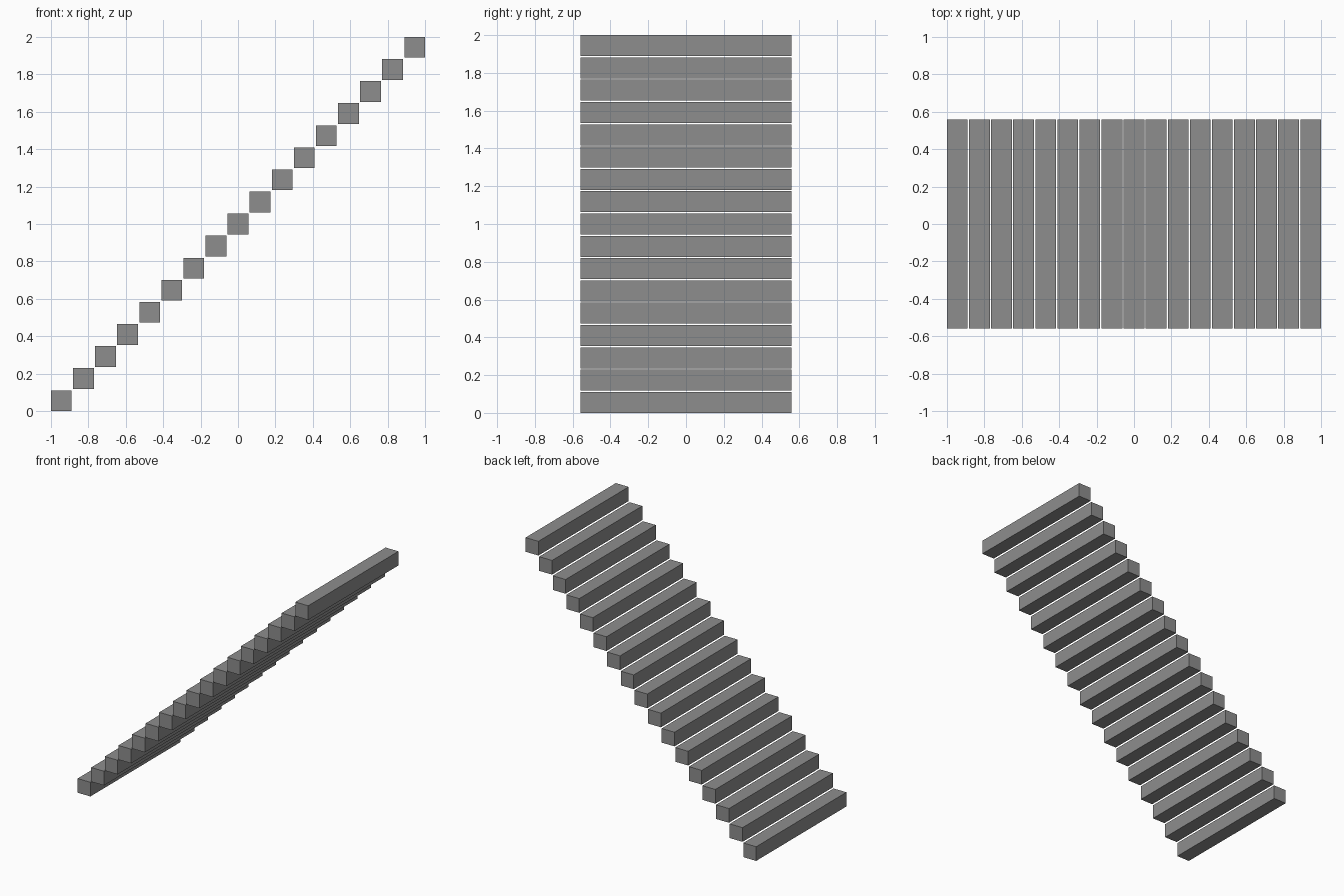
import bpy

if "Cube" in bpy.data.objects:
    bpy.data.objects.remove(bpy.data.objects["Cube"])

COUNT = 17
SIZE = 2 / 18                        # square section of each step
PITCH = (2 - SIZE) / (COUNT - 1)     # equal rise and run, leaving a thin gap
WIDTH = 1.118

# Dark grey finish
grey = bpy.data.materials.new("dark_grey")
grey.diffuse_color = (0.27, 0.27, 0.27, 1)
grey.use_nodes = True
grey.node_tree.nodes["Principled BSDF"].inputs["Base Color"].default_value = grey.diffuse_color

# Floating steps, climbing towards +x
for i in range(COUNT):
    offset = SIZE / 2 + i * PITCH
    bpy.ops.mesh.primitive_cube_add(size=1, location=(offset - 1, 0, offset))
    step = bpy.context.object
    step.name = f"step_{i + 1:02d}"
    step.scale = (SIZE, WIDTH, SIZE)
    bpy.ops.object.transform_apply(location=False, rotation=False, scale=True)
    step.data.materials.append(grey)
